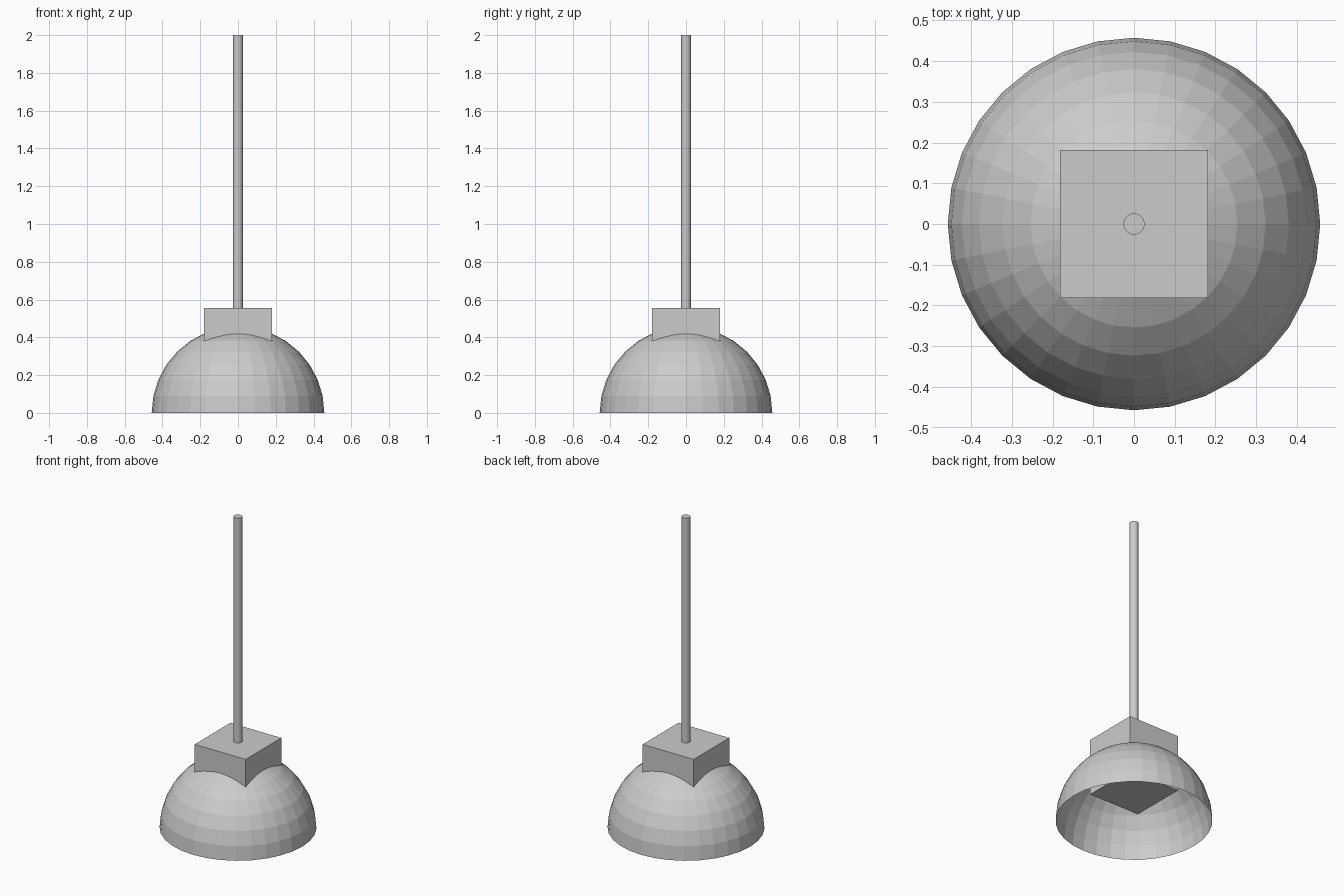
import bpy, bmesh

if "Cube" in bpy.data.objects:
    bpy.data.objects.remove(bpy.data.objects["Cube"])

R = 0.457          # dome radius
HALF = 0.181       # half width of the block
BLOCK_Z = (0.19, 0.556)

# dome: open lower half removed from a flat-shaded sphere
bpy.ops.mesh.primitive_uv_sphere_add(segments=32, ring_count=16, radius=R)
dome = bpy.context.object
dome.name = "dome_shell"
bm = bmesh.new()
bm.from_mesh(dome.data)
bmesh.ops.delete(bm, geom=[v for v in bm.verts if v.co.z < -0.001], context='VERTS')
bm.to_mesh(dome.data)
bm.free()

# block sunk into the crown of the dome
height = BLOCK_Z[1] - BLOCK_Z[0]
bpy.ops.mesh.primitive_cube_add(size=1, location=(0, 0, sum(BLOCK_Z) / 2))
block = bpy.context.object
block.name = "connector_block"
block.scale = (2 * HALF, 2 * HALF, height)

# thin handle rising from the block
bottom, top = 0.5, 2.0
bpy.ops.mesh.primitive_cylinder_add(vertices=32, radius=0.026, depth=top - bottom,
                                    location=(0, 0, (top + bottom) / 2))
bpy.context.object.name = "handle"
